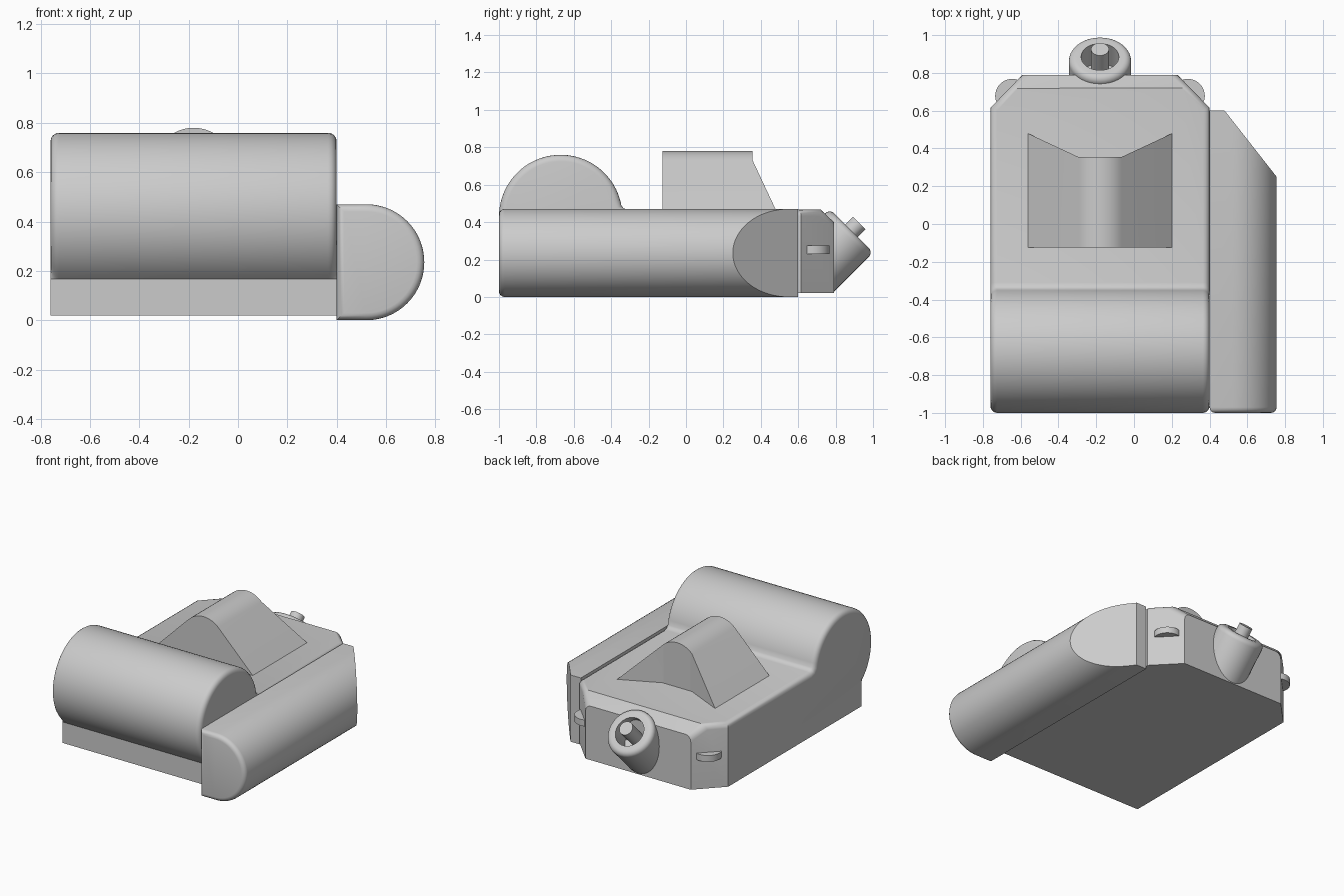
import bpy, bmesh, math
from mathutils import Vector, Matrix

old = bpy.data.objects.get("Cube")
if old:
    bpy.data.objects.remove(old, do_unlink=True)

grey = bpy.data.materials.new("light grey")
grey.use_nodes = True
colour = (0.6, 0.6, 0.6, 1)
grey.diffuse_color = colour
grey.node_tree.nodes["Principled BSDF"].inputs["Base Color"].default_value = colour

MID = -0.18  # centre line of the main body


def finish(bm, name, angle=32):
    bmesh.ops.recalc_face_normals(bm, faces=bm.faces)
    mesh = bpy.data.meshes.new(name)
    bm.to_mesh(mesh)
    bm.free()
    mesh.materials.append(grey)
    mesh.shade_smooth()
    mesh.set_sharp_from_angle(angle=math.radians(angle))
    obj = bpy.data.objects.new(name, mesh)
    bpy.context.collection.objects.link(obj)
    return obj


def extrude(points, offset):
    bm = bmesh.new()
    face = bm.faces.new([bm.verts.new(p) for p in points])
    geom = bmesh.ops.extrude_face_region(bm, geom=[face])["geom"]
    moved = [v for v in geom if isinstance(v, bmesh.types.BMVert)]
    bmesh.ops.translate(bm, verts=moved, vec=offset)
    bmesh.ops.recalc_face_normals(bm, faces=bm.faces)
    return bm


def slice_off(bm, point, normal):
    geom = bm.verts[:] + bm.edges[:] + bm.faces[:]
    cut = bmesh.ops.bisect_plane(bm, geom=geom, plane_co=point, plane_no=normal,
                                 clear_outer=True)["geom_cut"]
    bmesh.ops.contextual_create(bm, geom=[e for e in cut if isinstance(e, bmesh.types.BMEdge)])
    bmesh.ops.recalc_face_normals(bm, faces=bm.faces)
    bm.normal_update()


def round_edges(bm, edges, width):
    bmesh.ops.bevel(bm, geom=edges, offset=width, offset_type='OFFSET', segments=4,
                    profile=0.5, affect='EDGES', clamp_overlap=False)


def arc(cx, cy, r, start, end, steps):
    angles = [math.radians(start + (end - start) * i / steps) for i in range(steps + 1)]
    return [(cx + r * math.cos(a), cy + r * math.sin(a)) for a in angles]


# Main body with the front drum in one side profile
profile = [(-0.87, 0.02)] + arc(-0.67, 0.43, 0.33, 232.6, 10, 40)
profile += [(-0.333, 0.474), (-0.31, 0.467), (0.72, 0.467), (0.79, 0.4), (0.79, 0.02)]
bm = extrude([(-0.76, y, z) for y, z in profile], (1.16, 0, 0))
for side in (-1, 1):
    slice_off(bm, (MID + side * 0.58, 0.615, 0), (side, 0.97, 0))
rims = []
for e in bm.edges:
    walls = [f for f in e.link_faces if abs(f.normal.x) > 0.3]
    if len(walls) == 1 and min(v.co.z for v in e.verts) > 0.15:
        rims.append(e)
round_edges(bm, rims, 0.035)
finish(bm, "main_body")

# Side pod with a rounded outer side and a slanted back end
profile = [(0.4, 0.0)] + arc(0.52, 0.235, 0.235, -90, 90, 32) + [(0.4, 0.47)]
bm = extrude([(x, -1, z) for x, z in profile], (0, 1.6, 0))
slice_off(bm, (0.48, 0.6, 0), (0.35, 0.275, 0))
front = [e for e in bm.edges if all(v.co.y < -0.99 for v in e.verts)]
round_edges(bm, front, 0.03)
finish(bm, "side_pod")

# Ridged hood whose back wall is notched inward at the middle
ridge = [(-0.3825, 0.467)] + arc(0, 0.617, 0.163, 135, 45, 12) + [(0.3825, 0.467)]
bm = bmesh.new()
rings = []
for dx, z in ridge:
    back = 0.355 + max(0, abs(dx) - 0.115) * 0.467
    corners = [(-0.125, z), (-0.125, 0.45), (back, 0.45), (back, z)]
    rings.append([bm.verts.new((MID + dx, y, h)) for y, h in corners])
for a, b in zip(rings, rings[1:]):
    for i in range(4):
        j = (i + 1) % 4
        bm.faces.new((a[i], a[j], b[j], b[i]))
bm.faces.new(rings[0])
bm.faces.new(rings[-1])
finish(bm, "hood", 25)

# Tilted nozzle and its centre pin, both turned around one axis
tilt = Matrix.Translation((MID, 0.885, 0.355)) @ Matrix.Rotation(math.radians(-45), 4, 'X')


def lathe(points, name):
    bm = bmesh.new()
    verts = [bm.verts.new((r, 0, t)) for r, t in points]
    edges = [bm.edges.new(pair) for pair in zip(verts, verts[1:])]
    bmesh.ops.spin(bm, geom=verts + edges, cent=(0, 0, 0), axis=(0, 0, 1),
                   angle=math.tau, steps=40, use_duplicate=False)
    bmesh.ops.remove_doubles(bm, verts=bm.verts, dist=0.0001)
    bmesh.ops.transform(bm, matrix=tilt, verts=bm.verts)
    return finish(bm, name)


lathe([(0, -0.3), (0.165, -0.3)] + arc(0.13, -0.035, 0.035, 0, 90, 5)
      + [(0.1, 0), (0.1, -0.15), (0, -0.15)], "nozzle")
lathe([(0, -0.16), (0.047, -0.16), (0.047, 0.057), (0, 0.057)], "nozzle_pin")

# Small round tabs on the two cut back corners
for side, label in ((-1, "right"), (1, "left")):
    bm = bmesh.new()
    bmesh.ops.create_cone(bm, cap_ends=True, segments=32, radius1=0.09, radius2=0.09,
                          depth=0.045,
                          matrix=Matrix.Translation((MID + side * 0.465, 0.678, 0.252)))
    finish(bm, label + "_tab")
